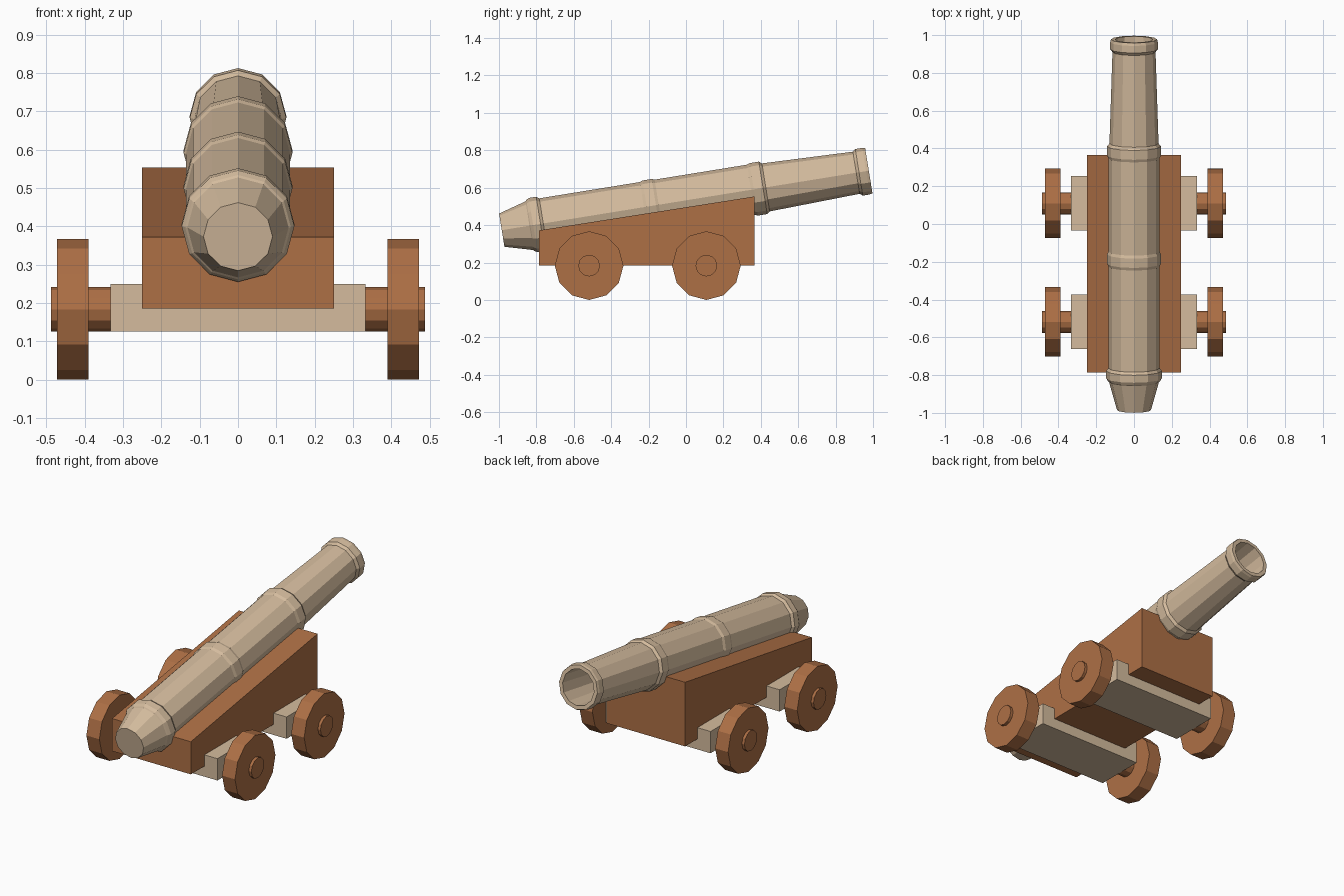
import bpy
import bmesh
from math import pi, sin, cos, radians
from mathutils import Matrix, Vector

if "Cube" in bpy.data.objects:
    bpy.data.objects.remove(bpy.data.objects["Cube"], do_unlink=True)

SIDES = 12


def material(name, rgb):
    m = bpy.data.materials.new(name)
    m.use_nodes = True
    m.diffuse_color = (*rgb, 1)
    m.node_tree.nodes["Principled BSDF"].inputs["Base Color"].default_value = (*rgb, 1)
    return m


wood = material("brown wood", (0.42, 0.16, 0.06))
pale = material("pale tan", (0.66, 0.50, 0.34))


def finish(name, bm, mat):
    bmesh.ops.recalc_face_normals(bm, faces=bm.faces)
    mesh = bpy.data.meshes.new(name)
    bm.to_mesh(mesh)
    bm.free()
    mesh.materials.append(mat)
    obj = bpy.data.objects.new(name, mesh)
    bpy.context.collection.objects.link(obj)
    return obj


def extrude_x(name, outline, half_width, mat):
    """Solid from a (y, z) outline, spanning both sides of x = 0."""
    bm = bmesh.new()
    ends = [[bm.verts.new((x, y, z)) for y, z in outline] for x in (-half_width, half_width)]
    for end in ends:
        bm.faces.new(end)
    for i in range(len(outline)):
        j = (i + 1) % len(outline)
        bm.faces.new((ends[0][i], ends[0][j], ends[1][j], ends[1][i]))
    return finish(name, bm, mat)


def lathe(name, profile, mat, matrix):
    """Turned solid from (distance, radius) pairs along local +y, capped at both ends."""
    bm = bmesh.new()
    rings = []
    for t, r in profile:
        angles = [2 * pi * i / SIDES for i in range(SIDES)]
        rings.append([bm.verts.new(matrix @ Vector((r * sin(a), t, r * cos(a)))) for a in angles])
    for a, b in zip(rings, rings[1:]):
        for i in range(SIDES):
            j = (i + 1) % SIDES
            bm.faces.new((a[i], a[j], b[j], b[i]))
    bm.faces.new(rings[0])
    bm.faces.new(rings[-1])
    return finish(name, bm, mat)


# Carriage body with sloping top
extrude_x("carriage", [(-0.785, 0.185), (0.365, 0.185), (0.365, 0.553), (-0.785, 0.372)], 0.25, wood)


# Barrel: tapered breech, raised bands, muzzle lip and hollow bore
def band(start, end, before, peak, after):
    return [(start, before), (start + 0.015, peak), (end - 0.015, peak), (end, after)]


profile = [(0, 0.09), (0.15, 0.132)]
profile += band(0.155, 0.225, 0.138, 0.147, 0.136)
profile += band(0.77, 0.85, 0.136, 0.142, 0.136)
profile += band(1.35, 1.43, 0.136, 0.142, 0.13)
profile += band(1.92, 1.988, 0.114, 0.126, 0.122)
profile += [(1.988, 0.1), (1.5, 0.09)]
aim = Matrix.Translation((0, -0.985, 0.373)) @ Matrix.Rotation(radians(9.2), 4, "X")
lathe("barrel", profile, pale, aim)

# Axle blocks, with a stub and wheel on each side
for place, y in (("front", -0.518), ("rear", 0.109)):
    lo, hi = y - 0.144, y + 0.144
    extrude_x(place + "_axle", [(lo, 0.125), (hi, 0.125), (hi, 0.25), (lo, 0.25)], 0.333, pale)
    for side, sign in (("left", 1), ("right", -1)):
        turn = Matrix.Translation((0, y, 0.1835)) @ Matrix.Rotation(-sign * pi / 2, 4, "Z")
        lathe(f"{place}_{side}_hub", [(0.32, 0.058), (0.488, 0.058)], wood, turn)
        lathe(f"{place}_{side}_wheel", [(0.39, 0.1835), (0.472, 0.1835)], wood, turn)
